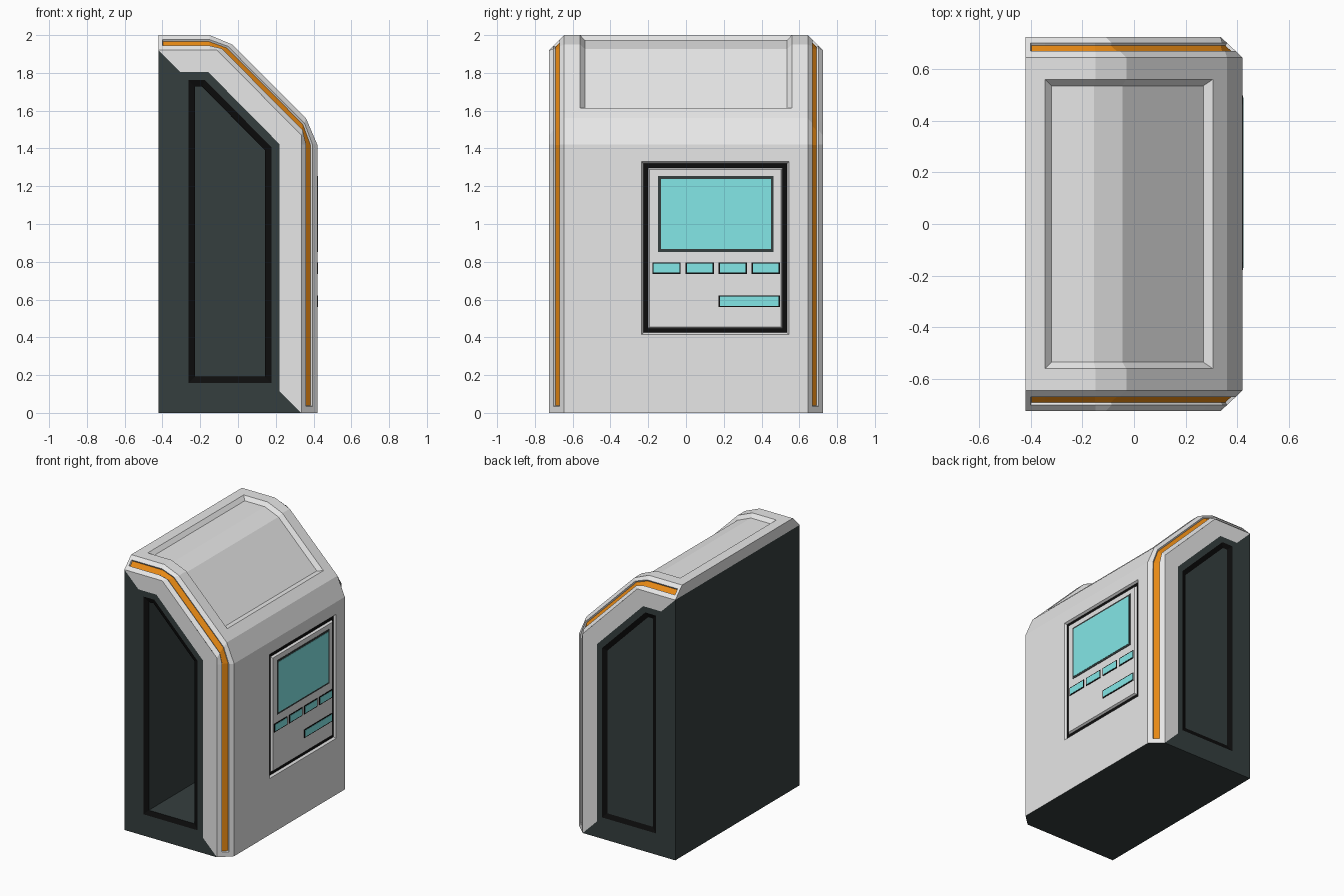
import bpy, bmesh

cube = bpy.data.objects.get("Cube")
if cube:
    bpy.data.objects.remove(cube, do_unlink=True)


def material(name, rgb):
    m = bpy.data.materials.new(name)
    m.use_nodes = True
    m.diffuse_color = (*rgb, 1)
    node = next(n for n in m.node_tree.nodes if n.type == 'BSDF_PRINCIPLED')
    node.inputs["Base Color"].default_value = (*rgb, 1)
    return m


MATS = [material("light_grey", (0.8, 0.8, 0.8)),
        material("dark_slate", (0.036, 0.049, 0.049)),
        material("orange", (0.8, 0.25, 0.007)),
        material("black", (0.004, 0.004, 0.004)),
        material("teal", (0.23, 0.8, 0.8))]
GREY, DARK, ORANGE, BLACK, TEAL = range(len(MATS))


def finish(bm, name):
    mesh = bpy.data.meshes.new(name)
    bm.to_mesh(mesh)
    bm.free()
    for m in MATS:
        mesh.materials.append(m)
    obj = bpy.data.objects.new(name, mesh)
    bpy.context.collection.objects.link(obj)
    return obj


def inset(bm, faces, thickness, depth, mat=GREY):
    """Inset a patch and colour the new border."""
    bm.normal_update()
    ring = bmesh.ops.inset_region(bm, faces=faces, thickness=thickness, depth=depth,
                                  use_even_offset=True, use_boundary=True)["faces"]
    for f in ring:
        f.material_index = mat
    return ring


# Shell: the outer profile spans the middle, the inner one ends the chamfers
W, CW = 0.725, 0.645
outer = [(-.42, 2), (-.4, 2), (-.345, 2), (-.15, 2), (-.03, 1.95), (.305, 1.615),
         (.36, 1.56), (.42, 1.42), (.42, 1.33), (.42, .415), (.42, .035), (.42, 0)]
inner = [(-.42, 1.92), (-.4, 1.92), (-.345, 1.92), (-.15, 1.92), (-.11, 1.92), (.27, 1.536),
         (.335, 1.47), (.335, 1.42), (.335, 1.33), (.335, .415), (.335, .035), (.335, 0)]

# Rows across the width: y and the blend from inner (0) to outer (1)
edge = [(-(W + (CW - W) * t), t) for t in (0, 0.3, 0.7, 1)]
rows = edge + [(y, 1) for y in (-.56, -.235, .545, .56)] + [(-y, t) for y, t in reversed(edge)]

bm = bmesh.new()
grid = [[bm.verts.new((a[0] + (b[0] - a[0]) * t, y, a[1] + (b[1] - a[1]) * t))
         for y, t in rows] for a, b in zip(inner, outer)]
cell = {}
for i in range(len(outer) - 1):
    for j in range(len(rows) - 1):
        cell[i, j] = bm.faces.new((grid[i][j], grid[i + 1][j],
                                   grid[i + 1][j + 1], grid[i][j + 1]))

# Orange stripes sunk into both chamfers
for j in (1, len(rows) - 3):
    stripe = [cell[i, j] for i in range(1, len(outer) - 2)]
    for f in stripe:
        f.material_index = ORANGE
    inset(bm, stripe, 0.003, -0.012)

# Sunken cover wrapped over the top and slope
inset(bm, [cell[i, j] for i in (2, 3, 4) for j in (4, 5, 6)], 0.025, -0.027)

# Control panel set in a black groove
panel = [cell[8, 5]]
inset(bm, panel, 0.01, -0.015)
inset(bm, panel, 0.023, 0, BLACK)
inset(bm, panel, 0.008, 0.015)
finish(bm, "shell")

# Back and underside
bm = bmesh.new()
for pts, mat in (
        ([(-.42, W, 0), (-.42, -W, 0), (-.42, -W, 1.92), (-.42, W, 1.92)], DARK),
        ([(-.42, W, 1.92), (-.42, -W, 1.92), (-.42, -CW, 2), (-.42, CW, 2)], GREY),
        ([(-.42, -W, 0), (-.42, W, 0), (.335, W, 0), (.42, CW, 0),
          (.42, -CW, 0), (.335, -W, 0)], DARK)):
    bm.faces.new([bm.verts.new(p) for p in pts]).material_index = mat
finish(bm, "back_and_base")

# Sides: grey border at the front and top, dark panel with a black groove
side = [(-.42, 0), (.335, 0), (.335, 1.47), (-.11, 1.92), (-.42, 1.92)]
for name, y, depth in (("right_side", -W, -1.28), ("left_side", W, 0)):
    bm = bmesh.new()
    pts = side if y < 0 else side[::-1]
    face = bm.faces.new([bm.verts.new((x, y, z)) for x, z in pts])
    face.material_index = DARK
    for f in inset(bm, [face], 0.115, 0):
        c = f.calc_center_median()
        if c.z < 0.1 or (c.x < -0.34 and c.z < 1.5):
            f.material_index = DARK
    inset(bm, [face], 0.042, 0, DARK)
    inset(bm, [face], 0.035, -0.012, BLACK)
    if depth:
        inset(bm, [face], 0.001, depth, DARK)
    finish(bm, name)


def plate(name, y0, y1, z0, z1, top, mat):
    """Thin plate on the front of the control panel."""
    bm = bmesh.new()
    bmesh.ops.create_cube(bm, size=1)
    for v in bm.verts:
        v.co = (top if v.co.x > 0 else 0.418, y1 if v.co.y > 0 else y0,
                z1 if v.co.z > 0 else z0)
    for f in bm.faces:
        f.material_index = mat
    finish(bm, name)


def framed(name, y0, y1, z0, z1, border, frame_mat):
    plate(name + "_frame", y0, y1, z0, z1, 0.4225, frame_mat)
    plate(name, y0 + border, y1 - border, z0 + border, z1 - border, 0.4245, TEAL)


# Screen and buttons
framed("screen", -.147, .463, .853, 1.253, 0.014, DARK)
for k in range(4):
    y = -.178 + k * .175
    framed(f"button_{k + 1}", y, y + .15, .735, .797, 0.007, BLACK)
framed("wide_button", .172, .497, .56, .622, 0.007, BLACK)
